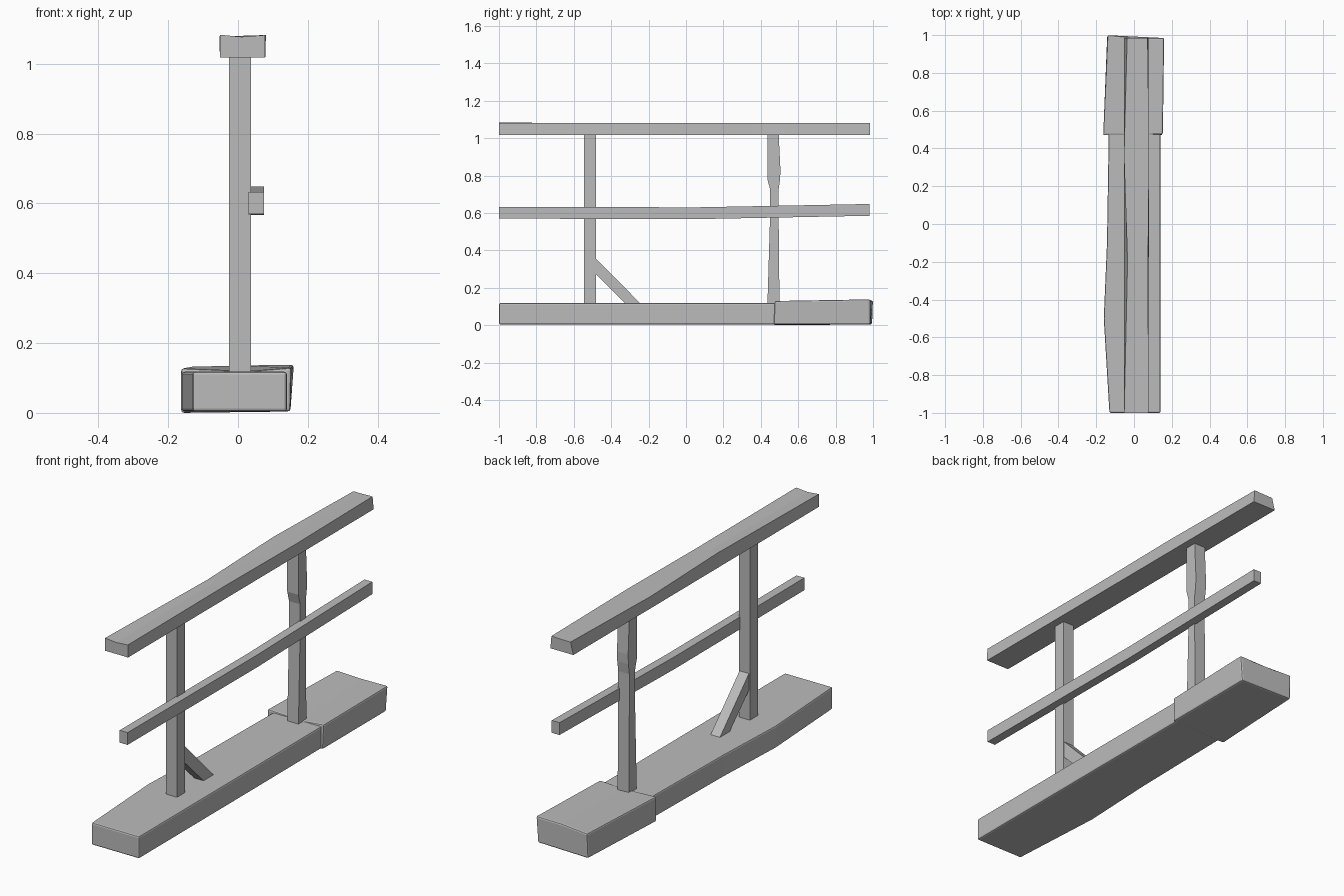
import bpy, bmesh

cube = bpy.data.objects.get("Cube")
if cube:
    bpy.data.objects.remove(cube, do_unlink=True)

grey = bpy.data.materials.new("plain_grey")
grey.use_nodes = True
colour = (0.5, 0.5, 0.5, 1)
grey.diffuse_color = colour
grey.node_tree.nodes["Principled BSDF"].inputs["Base Color"].default_value = colour


def loft(name, rings, bevel=0):
    """Skin a chain of equal-sized point rings and cap both ends."""
    bm = bmesh.new()
    loops = [[bm.verts.new(p) for p in ring] for ring in rings]
    n = len(loops[0])
    for a, b in zip(loops, loops[1:]):
        for i in range(n):
            j = (i + 1) % n
            bm.faces.new((a[i], a[j], b[j], b[i]))
    bm.faces.new(loops[0])
    bm.faces.new(loops[-1])
    bmesh.ops.recalc_face_normals(bm, faces=bm.faces)
    mesh = bpy.data.meshes.new(name)
    bm.to_mesh(mesh)
    bm.free()
    mesh.materials.append(grey)
    obj = bpy.data.objects.new(name, mesh)
    bpy.context.collection.objects.link(obj)
    if bevel:
        mod = obj.modifiers.new("worn_edges", "BEVEL")
        mod.width = bevel
        mod.segments = 2
        mod.angle_limit = 0.7
    return obj


def beam(name, sections, bevel=0):
    """Beam along y; each section is y, x range, z range."""
    return loft(name, [[(x0, y, z0), (x1, y, z0), (x1, y, z1), (x0, y, z1)]
                       for y, x0, x1, z0, z1 in sections], bevel)


def post(name, sections):
    """Upright post; each section is z and its y range."""
    left, right = 0.037, -0.026
    return loft(name, [[(right, y0, z), (left, y0, z), (left, y1, z), (right, y1, z)]
                       for z, y0, y1 in sections])


# Long footing, bulging on one side
beam("footing", [(-1, -0.13, 0.14, 0.004, 0.118),
                 (-0.5, -0.16, 0.14, 0.004, 0.118),
                 (-0.1, -0.143, 0.14, 0.004, 0.118),
                 (0.52, -0.133, 0.139, 0.004, 0.118)], 0.008)

# Skewed end block with a dipped top
loft("end_block", [
    [(-0.163, 0.47, 0), (0.15, 0.47, 0.004), (0.153, 0.475, 0.13),
     (0.03, 0.47, 0.12), (-0.163, 0.47, 0.128)],
    [(-0.142, 0.995, 0.004), (0.15, 0.985, 0.004), (0.16, 0.985, 0.138),
     (0.01, 0.985, 0.136), (-0.14, 1, 0.132)]], 0.008)

# Posts, the rear one pinched below its head
post("front_post", [(0.1, -0.545, -0.48), (1.025, -0.545, -0.48)])
post("rear_post", [(0.1, 0.435, 0.5), (0.6, 0.45, 0.495), (0.725, 0.45, 0.495),
                   (0.78, 0.435, 0.503), (0.83, 0.435, 0.505),
                   (0.99, 0.435, 0.497), (1.025, 0.435, 0.497)])

# Diagonal brace behind the front post
loft("brace", [[(x, -0.485, 0.275), (x, -0.485, 0.36),
                (x, -0.24, 0.112), (x, -0.32, 0.112)] for x in (-0.02, 0.033)])

# Middle rail, rising toward the rear
beam("middle_rail", [(-1, 0.03, 0.075, 0.57, 0.633), (0.05, 0.03, 0.075, 0.567, 0.63),
                     (0.98, 0.03, 0.074, 0.585, 0.648)])

# Handrail with a wavering worn edge
rail = [(-1, -0.052, 0.077, 1.083, 1.077), (-0.2, -0.034, 0.074, 1.08, 1.08),
        (0.36, -0.053, 0.08, 1.08, 1.08), (0.985, -0.036, 0.072, 1.08, 1.08)]
loft("handrail", [[(-0.052, y, 1.018), (0.078, y, 1.018), (x1, y, 1.082),
                   (0.01, y, mid), (x0, y, top)]
                  for y, x0, x1, top, mid in rail])
